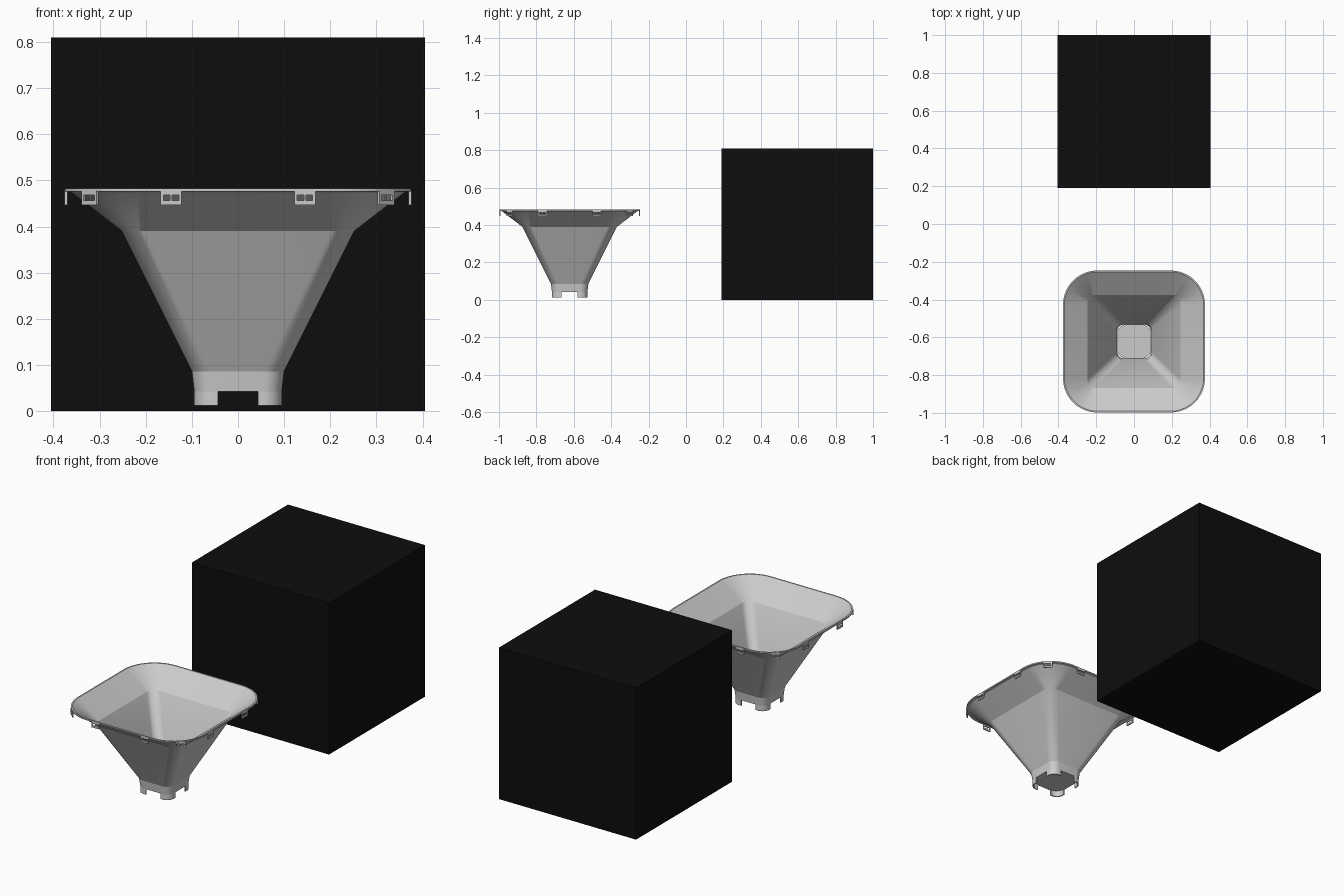
import bpy, bmesh, math
from mathutils import Matrix, Vector

if "Cube" in bpy.data.objects:
    bpy.data.objects.remove(bpy.data.objects["Cube"])

CY = -0.622   # funnel centre in y
SEG = 10      # segments per rounded corner


def corner(h, r, k):
    """Points of one rounded corner of a square with half size h."""
    c = h - r
    rot = Matrix.Rotation(k * math.pi / 2, 2)
    return [rot @ Vector((c + r * math.cos(a), c + r * math.sin(a)))
            for a in (i * math.pi / 2 / SEG for i in range(SEG + 1))]


def ring(h, r):
    return [p for k in range(4) for p in corner(h, r, k)]


def finish(bm, name, smooth=None):
    bmesh.ops.recalc_face_normals(bm, faces=bm.faces)
    me = bpy.data.meshes.new(name)
    bm.to_mesh(me)
    bm.free()
    ob = bpy.data.objects.new(name, me)
    bpy.context.collection.objects.link(ob)
    if smooth:
        bpy.ops.object.select_all(action='DESELECT')
        ob.select_set(True)
        bpy.context.view_layer.objects.active = ob
        bpy.ops.object.shade_smooth_by_angle(angle=math.radians(smooth))
    return ob


def add_ring(bm, h, r, z):
    return [bm.verts.new((p.x, p.y + CY, z)) for p in ring(h, r)]


def bridge(bm, a, b):
    n = len(a)
    for i in range(n):
        j = (i + 1) % n
        bm.faces.new((a[i], a[j], b[j], b[i]))


def add_box(bm, size, matrix):
    bmesh.ops.create_cube(bm, size=1, matrix=matrix @ Matrix.Diagonal((*size, 1)))


# Funnel wall: up the outside, over the rim, down the inside
profile = [(0.095, 0.040, 0.042), (0.100, 0.042, 0.086), (0.252, 0.052, 0.390),
           (0.362, 0.172, 0.474), (0.376, 0.182, 0.476), (0.376, 0.182, 0.483),
           (0.369, 0.176, 0.483), (0.247, 0.048, 0.393), (0.095, 0.036, 0.090),
           (0.089, 0.034, 0.042)]
bm = bmesh.new()
rings = [add_ring(bm, *p) for p in profile]
for i in range(len(rings)):
    bridge(bm, rings[i], rings[(i + 1) % len(rings)])
finish(bm, "funnel_body", 20)

# Floor plate, rounder than the collar so slots stay open at the corners
bm = bmesh.new()
low, high = add_ring(bm, 0.091, 0.055, 0.042), add_ring(bm, 0.091, 0.055, 0.047)
bridge(bm, low, high)
bm.faces.new(low)
bm.faces.new(high)
finish(bm, "funnel_floor", 20)

# Four curved corner feet under the collar
bm = bmesh.new()
for k in range(4):
    rot = Matrix.Rotation(k * math.pi / 2, 2)
    strips = []
    for h, r in ((0.095, 0.040), (0.089, 0.034)):
        pts = [rot @ Vector((h, 0.043))] + corner(h, r, k) + [rot @ Vector((0.043, h))]
        strips.append([[bm.verts.new((p.x, p.y + CY, z)) for p in pts]
                       for z in (0.0125, 0.043)])
    (ol, oh), (il, ih) = strips
    loop = [ol, oh, ih, il]
    for a, b in zip(loop, loop[1:] + loop[:1]):
        for i in range(len(a) - 1):
            bm.faces.new((a[i], a[i + 1], b[i + 1], b[i]))
    for e in (0, -1):
        bm.faces.new([s[e] for s in loop])
finish(bm, "corner_feet", 25)

# Windowed clips hanging from the rim: two per side, one per corner
bm = bmesh.new()
diag = 0.194 + 0.179 * math.sqrt(0.5)
for k in range(4):
    for x, y, a in ((0.373, 0.145, 0), (0.373, -0.145, 0), (diag, diag, math.pi / 4)):
        m = (Matrix.Translation((0, CY, 0)) @ Matrix.Rotation(k * math.pi / 2, 4, 'Z')
             @ Matrix.Translation((x, y, 0.462)) @ Matrix.Rotation(a, 4, 'Z'))
        for size, off in (((0.006, 0.046, 0.009), (0, 0, -0.0105)),
                          ((0.006, 0.046, 0.010), (0, 0, 0.011)),
                          ((0.006, 0.006, 0.014), (0, 0.020, 0)),
                          ((0.006, 0.006, 0.014), (0, -0.020, 0)),
                          ((0.003, 0.004, 0.014), (-0.001, 0, 0))):
            add_box(bm, size, m @ Matrix.Translation(off))
finish(bm, "rim_clips")

# Black cube behind the funnel
bm = bmesh.new()
add_box(bm, (0.81, 0.81, 0.81), Matrix.Translation((0, 0.595, 0.405)))
cube = finish(bm, "black_cube")
mat = bpy.data.materials.new("black")
mat.diffuse_color = (0.004, 0.004, 0.004, 1)
mat.use_nodes = True
mat.node_tree.nodes["Principled BSDF"].inputs["Base Color"].default_value = mat.diffuse_color
cube.data.materials.append(mat)
